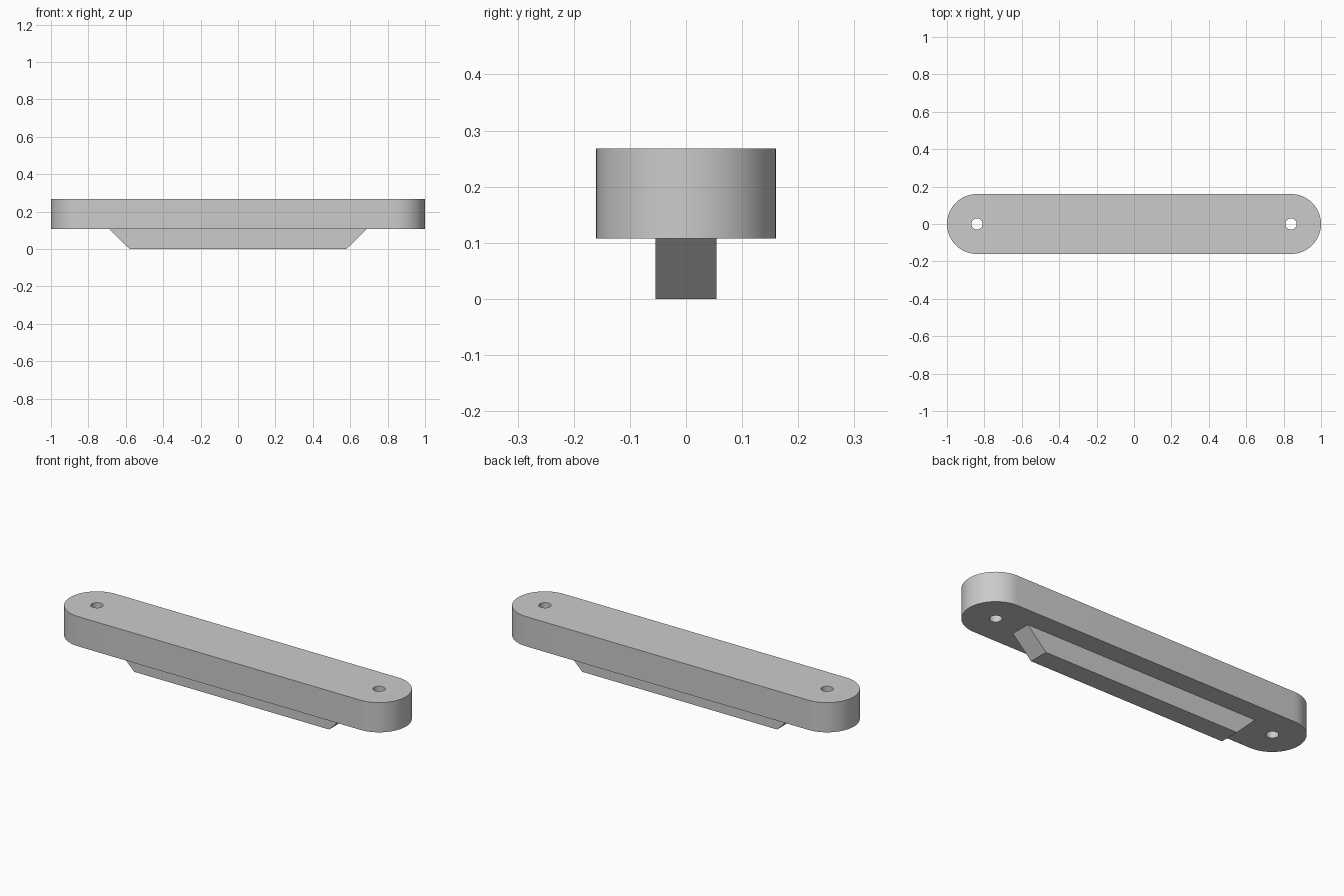
import bpy
import bmesh
from math import pi, sin, cos, radians

if "Cube" in bpy.data.objects:
    bpy.data.objects.remove(bpy.data.objects["Cube"], do_unlink=True)

BASE_Z, TOP_Z = 0.108, 0.268      # handle bar underside and top
END_X, END_R, HOLE_R = 0.84, 0.16, 0.03
RIB_HALF = 0.054

grey = bpy.data.materials.new("plain grey")
grey.use_nodes = True
colour = (0.6, 0.6, 0.6, 1)
grey.diffuse_color = colour
grey.node_tree.nodes["Principled BSDF"].inputs["Base Color"].default_value = colour


def arc(cx, radius, start, sweep, steps):
    return [(cx + radius * cos(start + sweep * i / steps),
             radius * sin(start + sweep * i / steps)) for i in range(steps + 1)]


def extruded(name, loops, place, offset):
    """Fill the outline (first loop) around its holes and extrude it."""
    bm = bmesh.new()
    edges = []
    for loop in loops:
        verts = [bm.verts.new(place(*p)) for p in loop]
        edges += [bm.edges.new((a, b)) for a, b in zip(verts, verts[1:] + verts[:1])]
    bmesh.ops.triangle_fill(bm, edges=edges, use_beauty=True)
    new = bmesh.ops.extrude_face_region(bm, geom=bm.faces[:], use_keep_orig=True)
    moved = [g for g in new["geom"] if isinstance(g, bmesh.types.BMVert)]
    bmesh.ops.translate(bm, verts=moved, vec=offset)
    bmesh.ops.recalc_face_normals(bm, faces=bm.faces[:])
    bmesh.ops.dissolve_limit(bm, angle_limit=radians(0.5), verts=bm.verts[:], edges=bm.edges[:])
    mesh = bpy.data.meshes.new(name)
    bm.to_mesh(mesh)
    bm.free()
    mesh.materials.append(grey)
    obj = bpy.data.objects.new(name, mesh)
    bpy.context.collection.objects.link(obj)
    bpy.ops.object.select_all(action="DESELECT")
    obj.select_set(True)
    bpy.context.view_layer.objects.active = obj
    bpy.ops.object.shade_smooth_by_angle(angle=radians(30))
    return obj


# Rounded bar with a screw hole through each end
outline = arc(END_X, END_R, -pi / 2, pi, 32) + arc(-END_X, END_R, pi / 2, pi, 32)
holes = [arc(x, HOLE_R, 0, 2 * pi, 24)[:-1] for x in (-END_X, END_X)]
extruded("bar", [outline] + holes,
         lambda x, y: (x, y, BASE_Z), (0, 0, TOP_Z - BASE_Z))

# Narrow rib below with sloping ends
rib = [(-0.69, BASE_Z), (-0.58, 0), (0.58, 0), (0.69, BASE_Z)]
extruded("lower_rib", [rib],
         lambda x, z: (x, -RIB_HALF, z), (0, 2 * RIB_HALF, 0))
